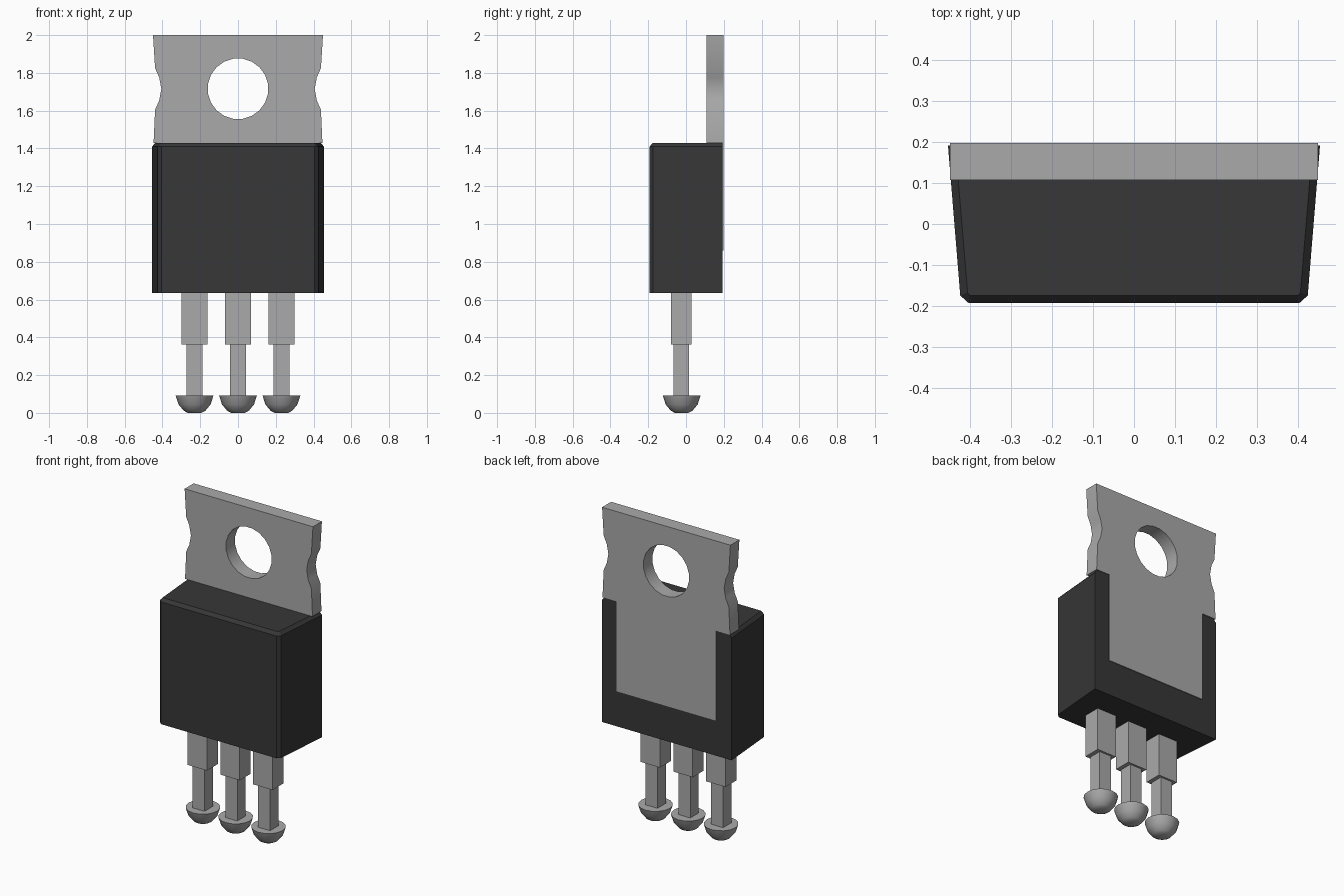
import bpy, bmesh, math

cube = bpy.data.objects.get("Cube")
if cube:
    bpy.data.objects.remove(cube, do_unlink=True)


def material(name, value):
    m = bpy.data.materials.new(name)
    m.use_nodes = True
    colour = (value, value, value, 1)
    m.diffuse_color = colour
    m.node_tree.nodes["Principled BSDF"].inputs["Base Color"].default_value = colour
    return m


METAL = material("grey metal", 0.40)
PLASTIC = material("black plastic", 0.038)


def finish(name, bm, mat, smooth=False):
    bmesh.ops.recalc_face_normals(bm, faces=bm.faces)
    me = bpy.data.meshes.new(name)
    bm.to_mesh(me)
    bm.free()
    me.materials.append(mat)
    ob = bpy.data.objects.new(name, me)
    bpy.context.collection.objects.link(ob)
    if smooth:
        bpy.ops.object.select_all(action='DESELECT')
        ob.select_set(True)
        bpy.context.view_layer.objects.active = ob
        bpy.ops.object.shade_smooth_by_angle(angle=math.radians(30))
    return ob


def loft(name, rings, mat, smooth=False):
    """Skin a stack of equal-length point rings and cap both ends."""
    bm = bmesh.new()
    loops = [[bm.verts.new(p) for p in ring] for ring in rings]
    n = len(loops[0])
    for a, b in zip(loops, loops[1:]):
        for i in range(n):
            j = (i + 1) % n
            bm.faces.new((a[i], a[j], b[j], b[i]))
    bm.faces.new(loops[0][::-1])
    bm.faces.new(loops[-1])
    return finish(name, bm, mat, smooth)


def box(name, x, y0, y1, z0, z1, half, mat):
    ring = [(x - half, y0), (x + half, y0), (x + half, y1), (x - half, y1)]
    return loft(name, [[(px, py, z) for px, py in ring] for z in (z0, z1)], mat)


# Tapered plastic body, chamfered on the front corners and around the top
def body_ring(z, inset):
    half = [(0.405 - inset * 0.2, -0.193 + inset), (0.425 - inset, -0.175 + inset * 0.4),
            (0.455 - inset, 0.192)]
    return [(x, y, z) for x, y in half] + [(-x, y, z) for x, y in reversed(half)]


loft("body", [body_ring(0.635, 0), body_ring(1.41, 0), body_ring(1.43, 0.018)], PLASTIC)

# Metal tab with side notches, a round hole and a narrow tongue behind the body
right = [(0.35, 0.86), (0.35, 1.43), (0.447, 1.43), (0.439, 1.605), (0.417, 1.655),
         (0.406, 1.715), (0.417, 1.775), (0.439, 1.825), (0.45, 2.0)]
outline = right + [(-x, z) for x, z in reversed(right)]
SIDES = 20
hole = [(0.161 * math.cos(math.tau * (i + 0.5) / SIDES),
         1.716 + 0.161 * math.sin(math.tau * (i + 0.5) / SIDES)) for i in range(SIDES)]
bm = bmesh.new()
edges = []
for loop in (outline, hole):
    vs = [bm.verts.new((x, 0.108, z)) for x, z in loop]
    edges += [bm.edges.new((vs[i - 1], vs[i])) for i in range(len(vs))]
bmesh.ops.triangle_fill(bm, edges=edges, use_beauty=True, use_dissolve=False)
new = bmesh.ops.extrude_face_region(bm, geom=bm.faces[:], use_keep_orig=True)["geom"]
bmesh.ops.translate(bm, vec=(0, 0.09, 0),
                    verts=[g for g in new if isinstance(g, bmesh.types.BMVert)])
finish("mounting_tab", bm, METAL, smooth=True)

# Three stepped pins, each ending in a rounded solder blob
blob = [(0.036, 0.0), (0.058, 0.012), (0.085, 0.045), (0.1, 0.092)]
for name, x in (("right", -0.23), ("middle", 0), ("left", 0.23)):
    box(name + "_pin_upper", x, -0.08, 0.03, 0.362, 0.65, 0.068, METAL)
    box(name + "_pin_lower", x, -0.067, 0.017, 0.06, 0.37, 0.042, METAL)
    rings = [[(x + r * math.cos(math.tau * i / 16), -0.023 + r * math.sin(math.tau * i / 16), z)
              for i in range(16)] for r, z in blob]
    loft(name + "_solder_blob", rings, METAL, smooth=True)
